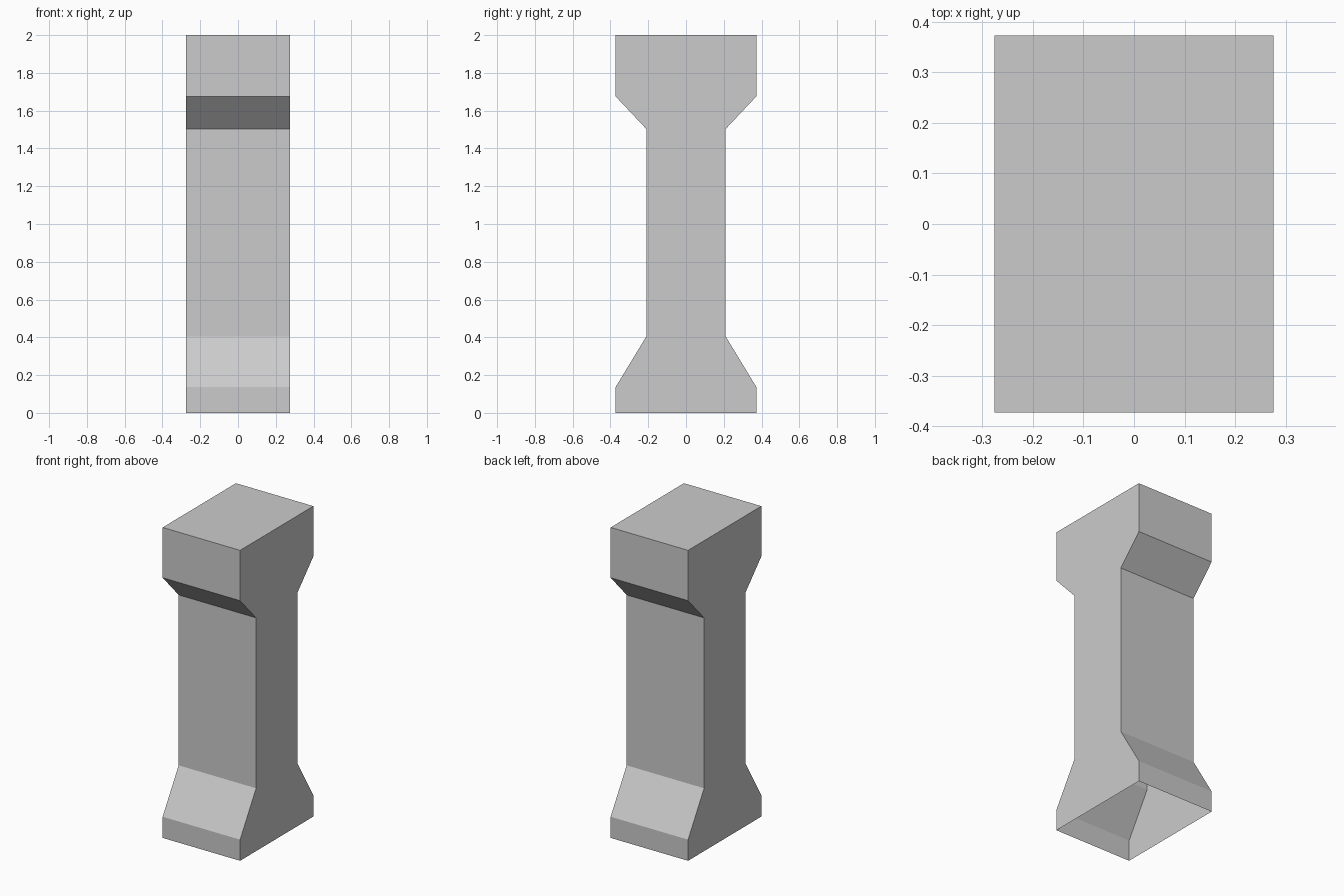
import bpy
import bmesh

default = bpy.data.objects.get("Cube")
if default:
    bpy.data.objects.remove(default, do_unlink=True)

HALF_WIDTH = 0.276

# Half profile (depth, height) of the flared pillar, foot to cap
half_profile = [(0.373, 0), (0.373, 0.136), (0.21, 0.405),
                (0.21, 1.503), (0.373, 1.676), (0.373, 2)]
outline = half_profile + [(-y, z) for y, z in reversed(half_profile)]

# Plain stone colour
stone = bpy.data.materials.new("grey_stone")
colour = (0.6, 0.6, 0.6, 1)
stone.diffuse_color = colour
stone.use_nodes = True
stone.node_tree.nodes["Principled BSDF"].inputs["Base Color"].default_value = colour

# Extrude the profile across the width
bm = bmesh.new()
side = bm.faces.new([bm.verts.new((-HALF_WIDTH, y, z)) for y, z in outline])
extruded = bmesh.ops.extrude_face_region(bm, geom=[side], use_keep_orig=True)
moved = [v for v in extruded["geom"] if isinstance(v, bmesh.types.BMVert)]
bmesh.ops.translate(bm, verts=moved, vec=(2 * HALF_WIDTH, 0, 0))
bmesh.ops.recalc_face_normals(bm, faces=bm.faces)

# The hollow shell is open underneath
underside = [f for f in bm.faces if all(v.co.z < 0.001 for v in f.verts)]
bmesh.ops.delete(bm, geom=underside, context="FACES_ONLY")

mesh = bpy.data.meshes.new("pillar")
bm.to_mesh(mesh)
bm.free()
mesh.materials.append(stone)
bpy.context.collection.objects.link(bpy.data.objects.new("pillar", mesh))
